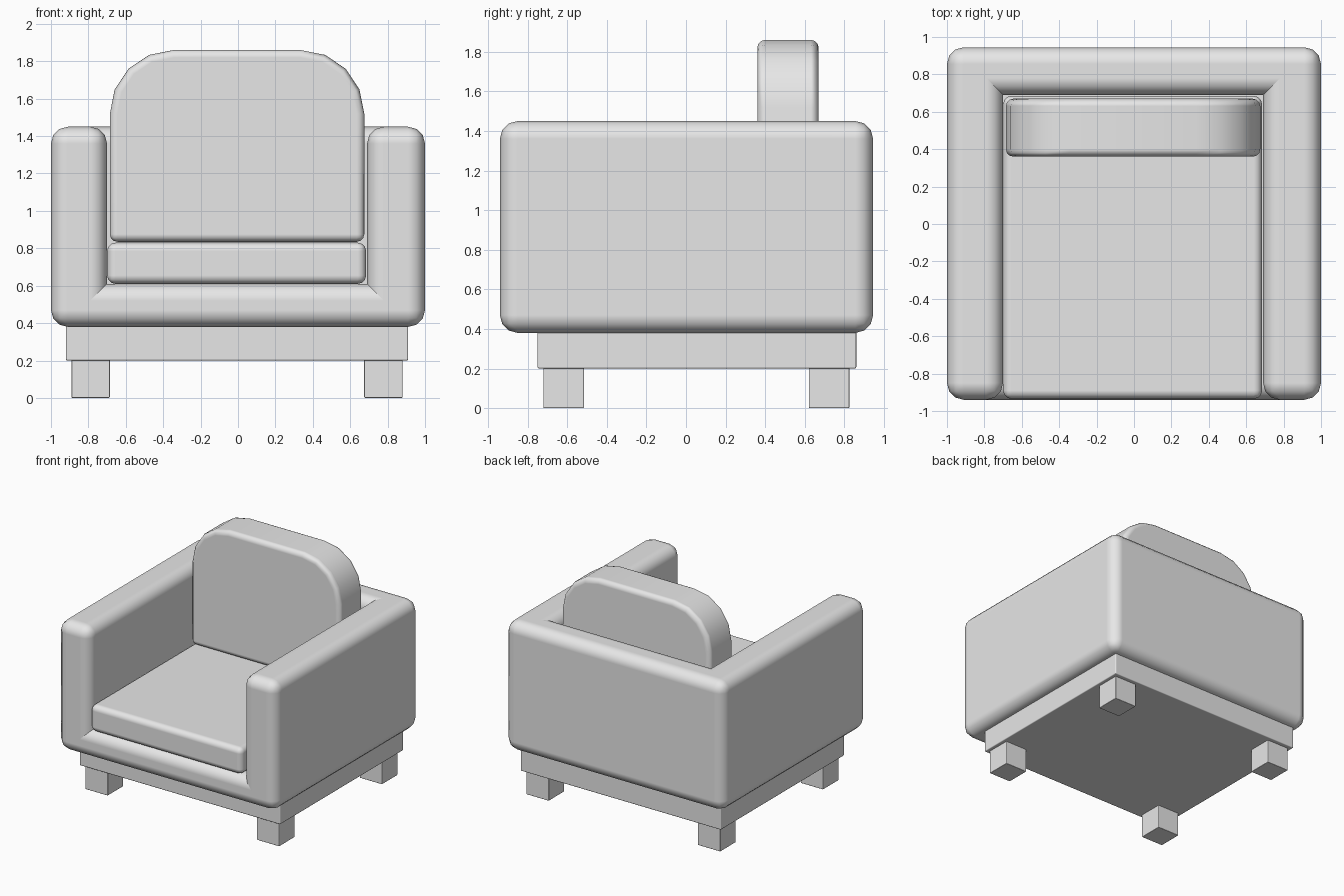
import bpy
import bmesh
import math

old = bpy.data.objects.get("Cube")
if old:
    bpy.data.objects.remove(old, do_unlink=True)

grey = bpy.data.materials.new("plain_grey")
grey.use_nodes = True
grey.diffuse_color = (0.8, 0.8, 0.8, 1)
grey.node_tree.nodes["Principled BSDF"].inputs["Base Color"].default_value = (0.8, 0.8, 0.8, 1)


def finish(name, bm, bevel, segments):
    """Turn a bmesh into a bevelled, smooth-shaded object."""
    bmesh.ops.recalc_face_normals(bm, faces=bm.faces)
    mesh = bpy.data.meshes.new(name)
    bm.to_mesh(mesh)
    bm.free()
    mesh.materials.append(grey)
    obj = bpy.data.objects.new(name, mesh)
    bpy.context.collection.objects.link(obj)
    mod = obj.modifiers.new("rounded_edges", "BEVEL")
    mod.width = bevel
    mod.segments = segments
    mod.limit_method = "ANGLE"
    mod.angle_limit = math.radians(30)
    mod.harden_normals = True
    mesh.shade_smooth()
    return obj


def box(name, x, y, z, bevel, segments=2):
    """Box from its (low, high) range on each axis."""
    bm = bmesh.new()
    bmesh.ops.create_cube(bm, size=1)
    for v in bm.verts:
        v.co = [r[0] if c < 0 else r[1] for c, r in zip(v.co, (x, y, z))]
    return finish(name, bm, bevel, segments)


# Body: a block of cells with the seat space left out, open at the front
xs, ys, zs = (-1, -0.7, 0.69, 1), (-0.94, 0.69, 0.945), (0.38, 0.61, 1.45)
bm = bmesh.new()
for i in range(3):
    for j in range(2):
        for k in range(2):
            if (i, j, k) == (1, 0, 1):
                continue
            cell = bmesh.ops.create_cube(bm, size=1)["verts"]
            for v in cell:
                v.co = (xs[i + (v.co.x > 0)], ys[j + (v.co.y > 0)], zs[k + (v.co.z > 0)])
bmesh.ops.remove_doubles(bm, verts=bm.verts, dist=0.001)
# Remove the doubled walls between neighbouring cells
by_centre = {}
for f in bm.faces:
    key = tuple(round(c, 3) for c in f.calc_center_median())
    by_centre.setdefault(key, []).append(f)
inner = [f for group in by_centre.values() if len(group) > 1 for f in group]
bmesh.ops.delete(bm, geom=inner, context="FACES")
bmesh.ops.delete(bm, geom=[e for e in bm.edges if not e.link_faces], context="EDGES")
bmesh.ops.recalc_face_normals(bm, faces=bm.faces)
bmesh.ops.dissolve_limit(bm, angle_limit=0.01, verts=bm.verts, edges=bm.edges)
finish("armchair_body", bm, 0.09, 3)

# Seat cushion
box("seat_cushion", (-0.7, 0.685), (-0.935, 0.685), (0.61, 0.83), 0.045, 3)

# Back cushion: front outline with large rounded top corners
left, right, bottom, top, radius = -0.685, 0.675, 0.835, 1.86, 0.34
outline = [(left, bottom), (right, bottom)]
for cx, start in ((right - radius, 0), (left + radius, 90)):
    for step in range(5):
        a = math.radians(start + step * 22.5)
        outline.append((cx + radius * math.cos(a), top - radius + radius * math.sin(a)))
bm = bmesh.new()
face = bm.faces.new([bm.verts.new((x, 0.36, z)) for x, z in outline])
new = bmesh.ops.extrude_face_region(bm, geom=[face])["geom"]
bmesh.ops.translate(bm, vec=(0, 0.31, 0), verts=[g for g in new if isinstance(g, bmesh.types.BMVert)])
finish("back_cushion", bm, 0.04, 3)

# Base frame and legs
box("base_frame", (-0.92, 0.91), (-0.75, 0.86), (0.2, 0.4), 0.008)
for side, x in (("right", -0.89), ("left", 0.675)):
    for end, y in (("front", -0.72), ("back", 0.62)):
        box(f"{end}_{side}_leg", (x, x + 0.205), (y, y + 0.205), (0, 0.21), 0.006)
